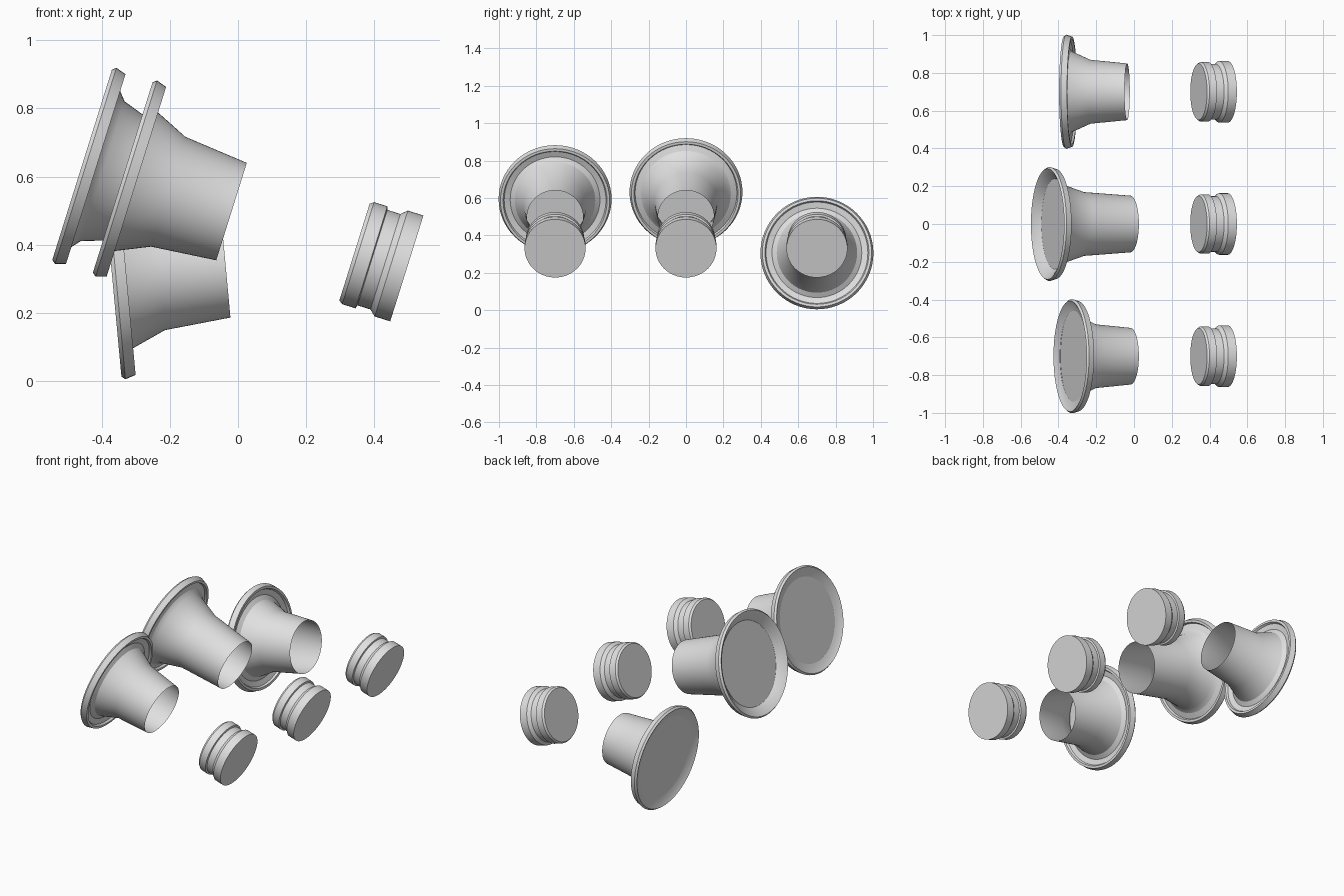
import bpy, bmesh, math
from mathutils import Vector

if "Cube" in bpy.data.objects:
    bpy.data.objects.remove(bpy.data.objects["Cube"])

grey = bpy.data.materials.new("light_grey")
grey.use_nodes = True
colour = (0.75, 0.75, 0.75, 1)
grey.diffuse_color = colour
grey.node_tree.nodes["Principled BSDF"].inputs["Base Color"].default_value = colour


def lathe(name, profile, location, tilt, steps=64):
    """Spin (axial, radius) points around local X, then tilt about Y."""
    bm = bmesh.new()
    verts = [bm.verts.new((t, 0, r)) for t, r in profile]
    edges = [bm.edges.new(pair) for pair in zip(verts, verts[1:])]
    bmesh.ops.spin(bm, geom=verts + edges, cent=(0, 0, 0), axis=(1, 0, 0),
                   angle=math.tau, steps=steps)
    bmesh.ops.remove_doubles(bm, verts=bm.verts, dist=0.0002)
    bmesh.ops.recalc_face_normals(bm, faces=bm.faces)
    mesh = bpy.data.meshes.new(name)
    bm.to_mesh(mesh)
    bm.free()
    mesh.materials.append(grey)
    obj = bpy.data.objects.new(name, mesh)
    bpy.context.collection.objects.link(obj)
    obj.location = location
    obj.rotation_euler.y = math.radians(tilt)
    bpy.ops.object.select_all(action='DESELECT')
    obj.select_set(True)
    bpy.context.view_layer.objects.active = obj
    bpy.ops.object.shade_smooth_by_angle(angle=math.radians(32))
    return obj


def bell(name, stretch, back, location, tilt):
    """Open tube flaring into a closed mouth with a raised rim."""
    end = -0.313 * stretch
    front = back + 0.042
    # tube, flare and recessed disc closing the mouth
    lathe(name + "_horn", [(0, 0.15), (-0.195 * stretch, 0.169),
                           (-0.297 * stretch, 0.215), (end, 0.24), (end, 0)],
          location, tilt)
    # rim with a shallow groove in front and a dished back
    lathe(name + "_rim", [(end, 0.24), (front - 0.012, 0.272), (front, 0.278),
                          (front, 0.292), (back + 0.011, 0.302), (back, 0.293),
                          (back + 0.012, 0.272), (end - 0.002, 0.24)],
          location, tilt)


bell("front_bell", 1.0, -0.335, (-0.019, -0.7, 0.497), 17.4)
bell("middle_bell", 1.335, -0.460, (-0.019, 0, 0.497), 17.4)
bell("back_bell", 1.0, -0.335, (-0.036, 0.7, 0.335), -5.3)

# grooved plugs
plug = [(-0.161, 0), (-0.161, 0.149), (-0.150, 0.157), (-0.109, 0.157),
        (-0.106, 0.147), (-0.066, 0.147), (-0.048, 0.163), (0, 0.163), (0, 0)]
for side, y in (("front", -0.7), ("middle", 0), ("back", 0.7)):
    lathe(side + "_plug", plug, Vector((0.496, y, 0.33)), 17.4)
